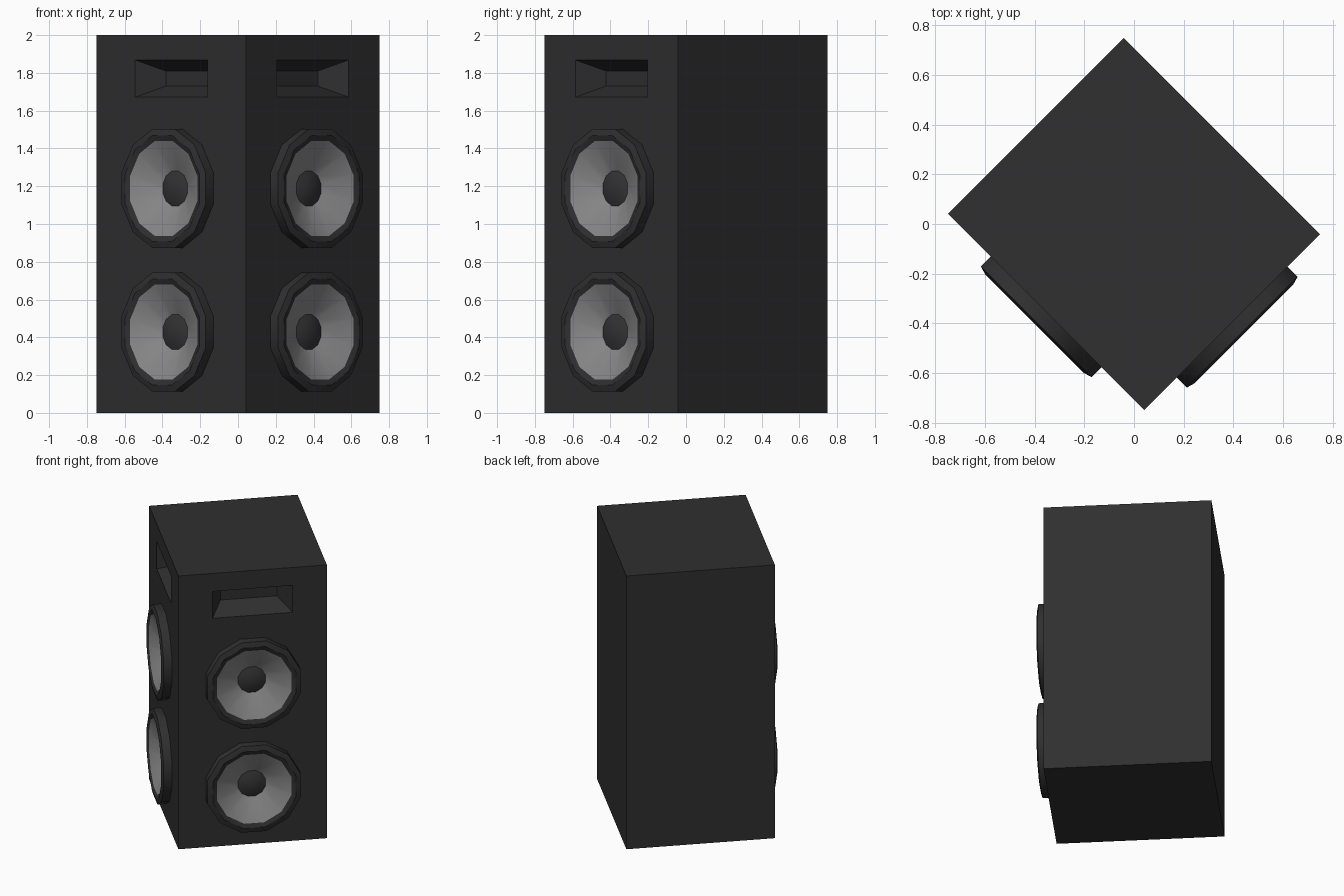
import bpy, bmesh, math
from mathutils import Matrix, Vector

if "Cube" in bpy.data.objects:
    bpy.data.objects.remove(bpy.data.objects["Cube"])

HALF_X, HALF_Y = 0.5, 0.559          # cabinet half sizes before its 45 degree turn
WOOFER_Z = (0.428, 1.188)
HORN_Z = 1.77
SIDES = 12


def material(name, rgb):
    m = bpy.data.materials.new(name)
    m.diffuse_color = (*rgb, 1)
    m.use_nodes = True
    m.node_tree.nodes["Principled BSDF"].inputs["Base Color"].default_value = m.diffuse_color
    return m


black = material("cabinet black", (0.029, 0.029, 0.029))
grey = material("cone grey", (0.25, 0.25, 0.25))
cap = material("dust cap charcoal", (0.034, 0.034, 0.034))


def make_object(name, bm, mats, smooth=None):
    bmesh.ops.recalc_face_normals(bm, faces=bm.faces)
    me = bpy.data.meshes.new(name)
    bm.to_mesh(me)
    bm.free()
    ob = bpy.data.objects.new(name, me)
    bpy.context.collection.objects.link(ob)
    for m in mats:
        me.materials.append(m)
    bpy.ops.object.select_all(action='DESELECT')
    ob.select_set(True)
    bpy.context.view_layer.objects.active = ob
    if smooth:
        bpy.ops.object.shade_smooth_by_angle(angle=math.radians(smooth))
    return ob


def loft(bm, rings, frame, mats=None, caps=(True, True)):
    """Skin a list of point rings, given in the frame of a cabinet face."""
    loops = [[bm.verts.new(frame @ Vector(p)) for p in r] for r in rings]
    n = len(loops[0])
    for k, (a, b) in enumerate(zip(loops, loops[1:])):
        for i in range(n):
            f = bm.faces.new((a[i], a[(i + 1) % n], b[(i + 1) % n], b[i]))
            f.material_index = mats[k] if mats else 0
    if caps[0]:
        bm.faces.new(loops[0])
    if caps[1]:
        f = bm.faces.new(loops[-1])
        f.material_index = mats[-1] if mats else 0


def circle(r, n):
    step = 2 * math.pi / SIDES
    return [(r * math.cos((i + .5) * step), r * math.sin((i + .5) * step), n) for i in range(SIDES)]


def rect(w, h, n):
    return [(-w, -h, n), (w, -h, n), (w, h, n), (-w, h, n)]


def face_frame(normal, dist):
    """Frame with x across the face, y up and z out of the face."""
    up = Vector((0, 0, 1))
    m = Matrix((up.cross(normal), up, normal)).transposed().to_4x4()
    m.translation = normal * dist
    return m


q = math.sqrt(0.5)
faces = {"left": face_frame(Vector((-q, -q, 0)), HALF_X),
         "right": face_frame(Vector((q, -q, 0)), HALF_Y)}

# cabinet
bm = bmesh.new()
bmesh.ops.create_cube(bm, size=1, matrix=Matrix.Rotation(math.pi / 4, 4, 'Z')
                      @ Matrix.Translation((0, 0, 1))
                      @ Matrix.Diagonal((2 * HALF_X, 2 * HALF_Y, 2, 1)))
cabinet = make_object("cabinet", bm, [black])

# tapered horn openings and pockets behind the woofers
bm = bmesh.new()
for frame in faces.values():
    loft(bm, [rect(.286, .11, .03), rect(.19, .04, -.15)],
         frame @ Matrix.Translation((0, HORN_Z, 0)))
    for z in WOOFER_Z:
        loft(bm, [circle(.22, .03), circle(.22, -.05)], frame @ Matrix.Translation((0, z, 0)))
cutter = make_object("opening_cutter", bm, [black])
cutter.hide_render = True
mod = cabinet.modifiers.new("openings", 'BOOLEAN')
mod.operation, mod.solver, mod.object = 'DIFFERENCE', 'EXACT', cutter
bpy.context.view_layer.objects.active = cabinet
bpy.ops.object.modifier_apply(modifier=mod.name)
bpy.data.objects.remove(cutter, do_unlink=True)

# woofers: raised rim, grey cone, domed dust cap
k = 1 / math.cos(math.pi / SIDES)
profile = [(.315 * k, 0), (.315 * k, .057), (.28 * k, .067), (.26, .056),
           (.096, -.03), (.06, -.017), (.02, -.011)]
for side, frame in faces.items():
    for level, z in zip(("lower", "upper"), WOOFER_Z):
        bm = bmesh.new()
        loft(bm, [circle(r, n) for r, n in profile], frame @ Matrix.Translation((0, z, 0)),
             mats=[0, 0, 0, 1, 2, 2], caps=(False, True))
        bm.faces.ensure_lookup_table()
        ob = make_object(f"{level}_{side}_woofer", bm, [black, grey, cap], smooth=32)
        # the open shell must face outwards
        me = ob.data
        if me.polygons[-1].normal.dot(frame.to_3x3() @ Vector((0, 0, 1))) < 0:
            me.flip_normals()
